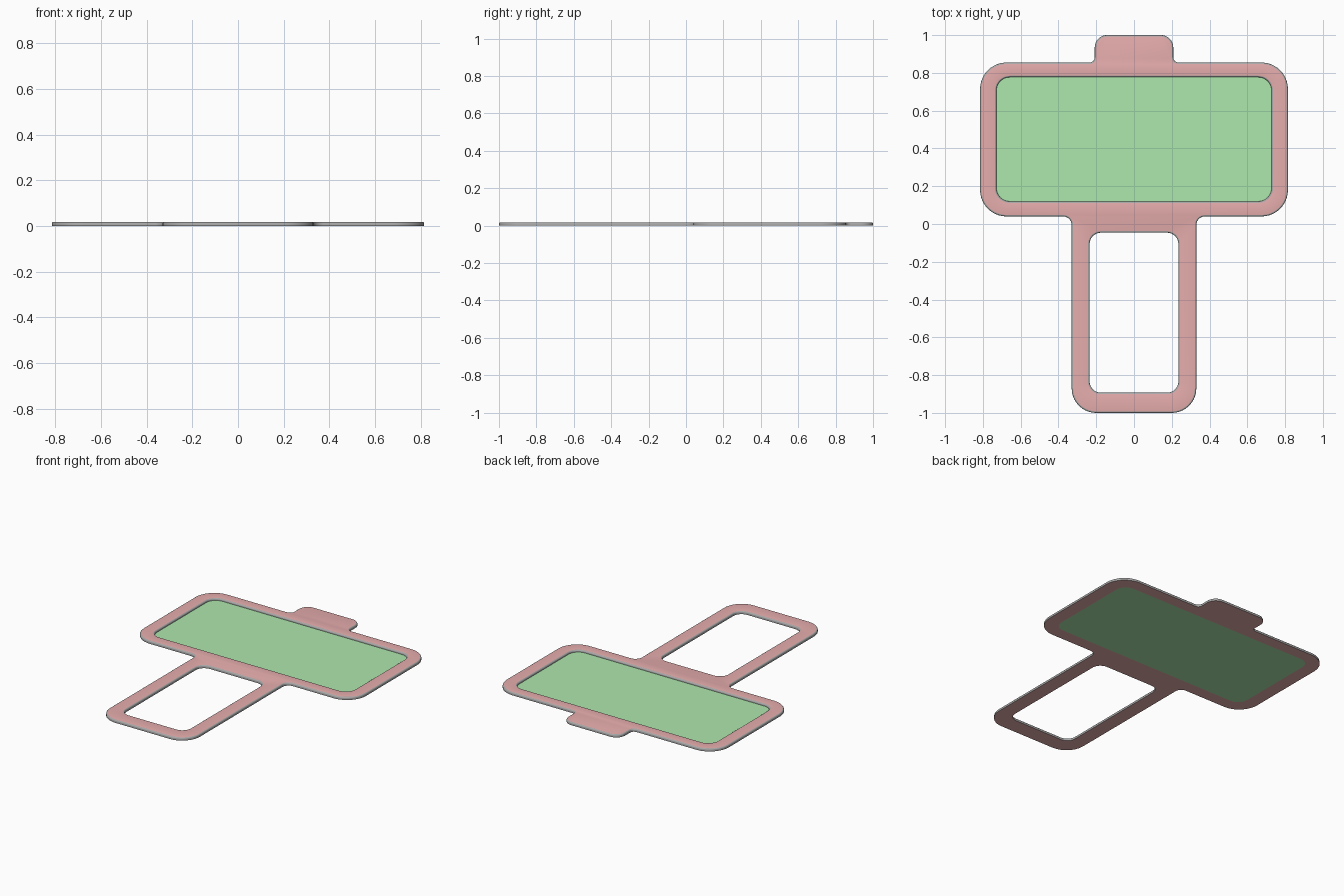
import bpy, bmesh
from math import pi, sin, cos, radians
from mathutils import Vector

if "Cube" in bpy.data.objects:
    bpy.data.objects.remove(bpy.data.objects["Cube"])

T, B, SEG = 0.018, 0.008, 10


def material(name, color):
    m = bpy.data.materials.new(name)
    m.diffuse_color = (*color, 1)
    m.use_nodes = True
    m.node_tree.nodes["Principled BSDF"].inputs["Base Color"].default_value = m.diffuse_color
    return m


def outline(corners, d):
    """Counter-clockwise (x, y, radius) corners, inset by d, with rounded corners."""
    pts, n = [], len(corners)
    for i, (x, y, r) in enumerate(corners):
        p = Vector((x, y))
        a = (p - Vector(corners[i - 1][:2])).normalized()
        b = (Vector(corners[(i + 1) % n][:2]) - p).normalized()
        turn = 1 if a.x * b.y - a.y * b.x > 0 else -1
        r -= turn * d
        p = p + (b - a) * turn * d
        c = p + (b - a) * r
        for k in range(SEG + 1):
            t = k / SEG * pi / 2
            pts.append(c - b * r * cos(t) + a * r * sin(t))
    return pts


def plate(name, loops, profile, face_mat, side_mat):
    """Flat plate: first loop is the rim, others are holes; profile is (inset, z)."""
    bm = bmesh.new()
    caps = {0: [], len(profile) - 1: []}
    for li, corners in enumerate(loops):
        sign = 1 if li == 0 else -1
        rings = [[bm.verts.new((p.x, p.y, z)) for p in outline(corners, sign * d)]
                 for d, z in profile]
        n = len(rings[0])
        for lo, hi in zip(rings, rings[1:]):
            for i in range(n):
                j = (i + 1) % n
                f = bm.faces.new((lo[i], lo[j], hi[j], hi[i]))
                f.material_index = 1
                f.smooth = True
        for k in caps:
            r = rings[k]
            caps[k] += [bm.edges.get((r[i], r[(i + 1) % n])) for i in range(n)]
    for edges in caps.values():
        bmesh.ops.triangle_fill(bm, edges=edges, use_beauty=True)
    bmesh.ops.recalc_face_normals(bm, faces=bm.faces)
    me = bpy.data.meshes.new(name)
    bm.to_mesh(me)
    bm.free()
    me.materials.append(face_mat)
    me.materials.append(side_mat)
    ob = bpy.data.objects.new(name, me)
    bpy.context.collection.objects.link(ob)
    bpy.ops.object.select_all(action='DESELECT')
    ob.select_set(True)
    bpy.context.view_layer.objects.active = ob
    bpy.ops.object.shade_smooth_by_angle(angle=radians(35))
    return ob


def rect(x, y0, y1, r):
    return [(-x, y0, r), (x, y0, r), (x, y1, r), (-x, y1, r)]


red = material("frame_red", (0.80, 0.42, 0.42))
green = material("panel_green", (0.42, 0.80, 0.42))
grey = material("edge_grey", (0.40, 0.40, 0.40))

# Outer silhouette: handle, main panel and top tab
right = [(0.33, -1, 0.13), (0.33, 0.04, 0.045), (0.815, 0.04, 0.14),
         (0.815, 0.855, 0.14), (0.208, 0.855, 0.028), (0.208, 1, 0.065)]
rim = right + [(-x, y, r) for x, y, r in reversed(right)]
window = rect(0.728, 0.12, 0.777, 0.07)
handle_hole = rect(0.235, -0.893, -0.046, 0.06)

# Frame with softly rounded top edges
rounded = [(0, 0)] + [(B * (1 - cos(t)), T - B + B * sin(t))
                      for t in (k * pi / 8 for k in range(5))]
plate("frame", [rim, window, handle_hole], rounded, red, grey)

# Recessed panel inside the window
plate("recessed_panel", [window], [(0, 0), (0, 0.005)], green, green)
